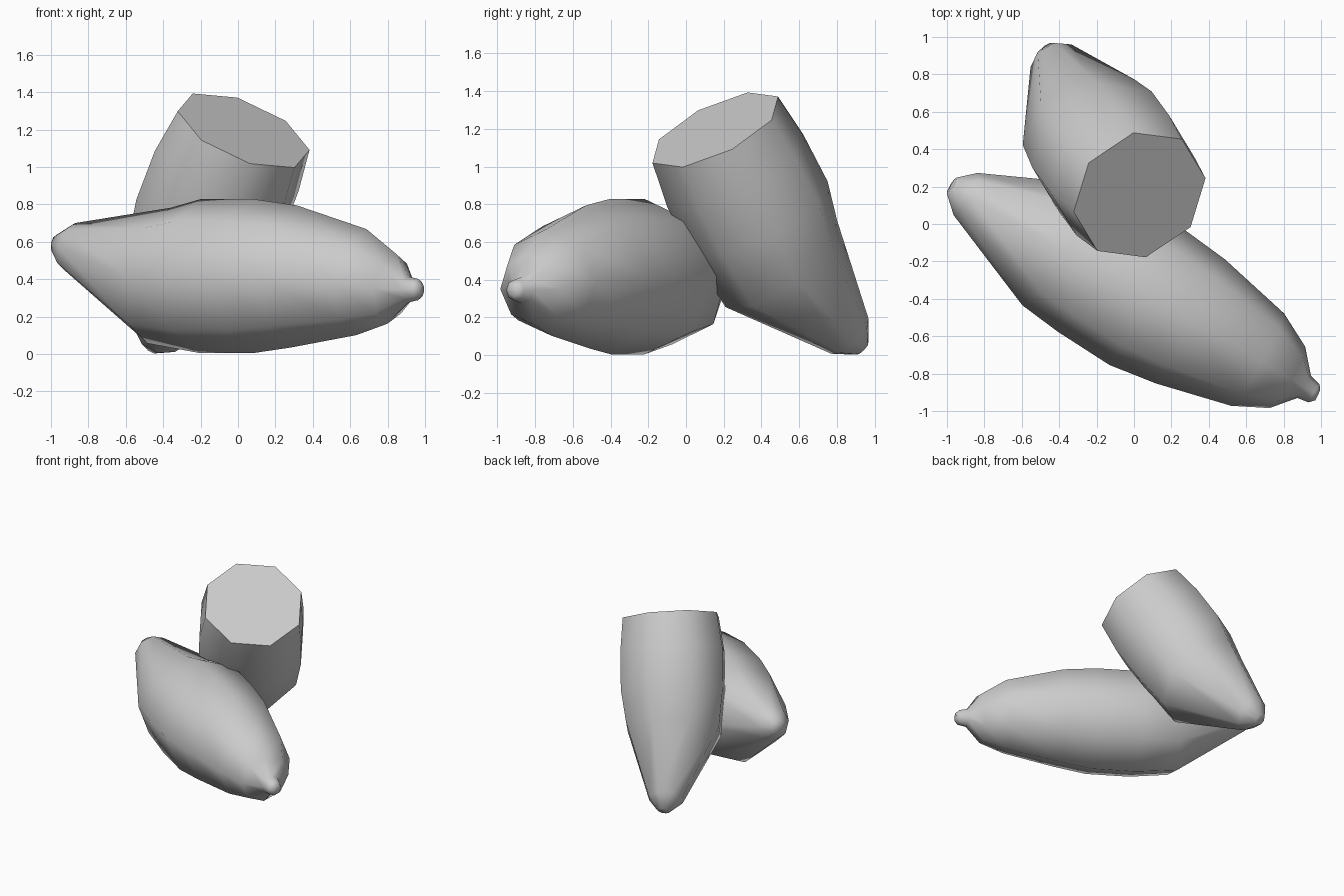
import bpy, bmesh, math
from mathutils import Vector

if "Cube" in bpy.data.objects:
    bpy.data.objects.remove(bpy.data.objects["Cube"])

SIDES = 8


def squash(name, rings, ref):
    """Loft octagonal rings (x, y, z, radius) along a curved axis; ref aims the first corner."""
    centres = [Vector(r[:3]) for r in rings]
    ref = Vector(ref)
    bm = bmesh.new()
    loops = []
    for i, c in enumerate(centres):
        t = (centres[min(i + 1, len(rings) - 1)] - centres[max(i - 1, 0)]).normalized()
        side = (ref - t * t.dot(ref)).normalized()
        up = t.cross(side)
        loop = []
        for k in range(SIDES):
            a = 2 * math.pi * k / SIDES
            loop.append(bm.verts.new(c + (side * math.cos(a) + up * math.sin(a)) * rings[i][3]))
        loops.append(loop)
    for a, b in zip(loops, loops[1:]):
        for k in range(SIDES):
            n = (k + 1) % SIDES
            bm.faces.new((a[k], a[n], b[n], b[k]))
    bm.faces.new(loops[0])
    bm.faces.new(loops[-1])
    bmesh.ops.recalc_face_normals(bm, faces=bm.faces)
    mesh = bpy.data.meshes.new(name)
    bm.to_mesh(mesh)
    bm.free()
    ob = bpy.data.objects.new(name, mesh)
    bpy.context.collection.objects.link(ob)
    bpy.ops.object.select_all(action='DESELECT')
    ob.select_set(True)
    bpy.context.view_layer.objects.active = ob
    bpy.ops.object.shade_smooth_by_angle(angle=math.radians(72))
    return ob


# whole vegetable lying down, blunt end to stem nub
squash("whole_vegetable", [
    (-0.975, 0.205, 0.59, 0.05),
    (-0.90, 0.16, 0.575, 0.13),
    (-0.42, -0.11, 0.42, 0.37),
    (-0.20, -0.22, 0.417, 0.412),
    (0.08, -0.40, 0.417, 0.412),
    (0.30, -0.52, 0.415, 0.38),
    (0.66, -0.725, 0.385, 0.285),
    (0.82, -0.82, 0.35, 0.19),
    (0.91, -0.87, 0.345, 0.07),
    (0.962, -0.905, 0.345, 0.057),
    (0.983, -0.915, 0.345, 0.03),
], (0.5, 0.87, 0))

# cut half leaning on it, blunt end down and flat slice on top
squash("cut_half", [
    (-0.45, 0.935, 0.035, 0.045),
    (-0.425, 0.87, 0.10, 0.135),
    (-0.24, 0.505, 0.485, 0.375),
    (-0.155, 0.39, 0.73, 0.41),
    (-0.06, 0.26, 0.98, 0.41),
    (0.03, 0.155, 1.195, 0.378),
], (-0.03, 0.325, 0.18))
